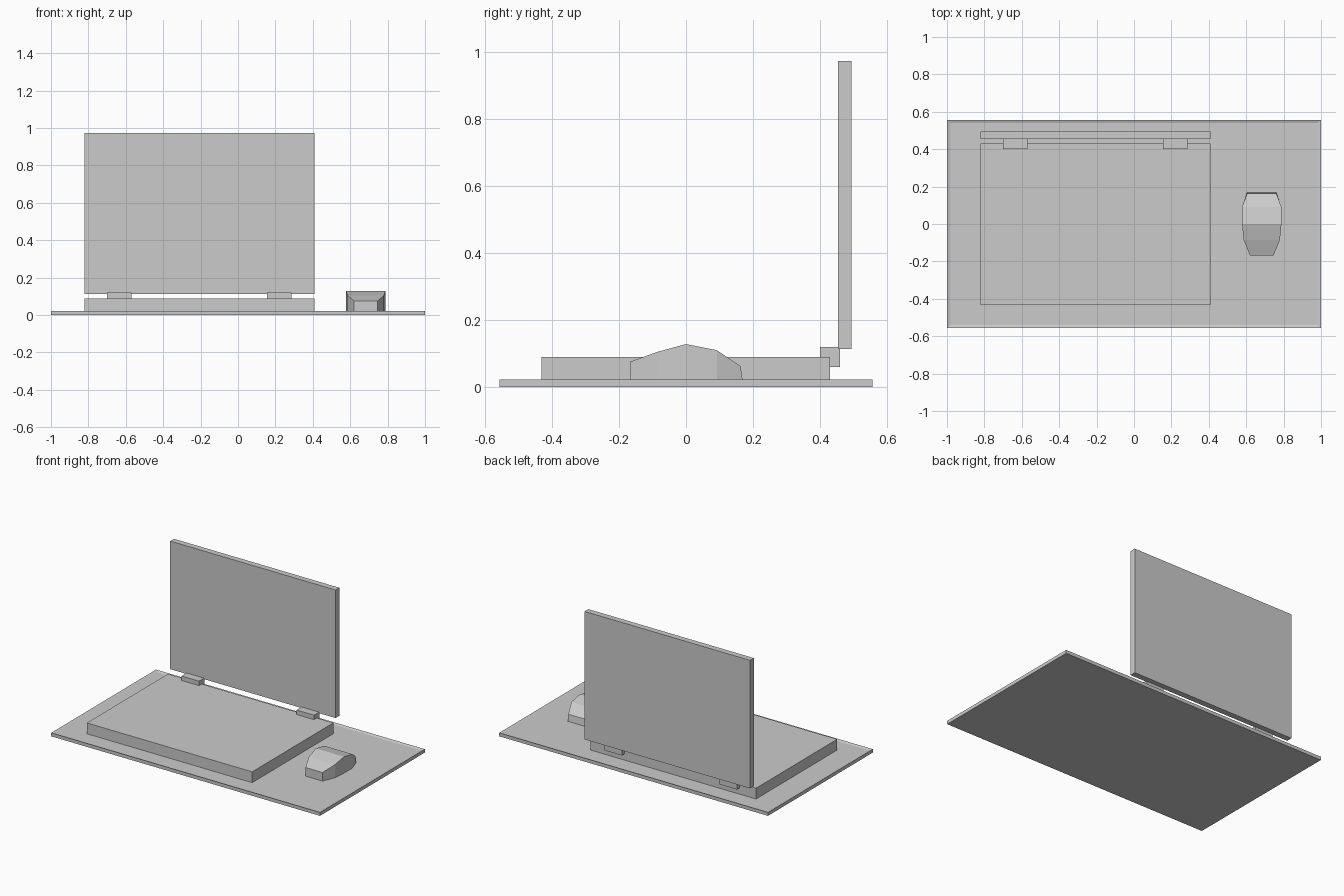
import bpy, bmesh

if "Cube" in bpy.data.objects:
    bpy.data.objects.remove(bpy.data.objects["Cube"])


def make_object(name, bm):
    bmesh.ops.recalc_face_normals(bm, faces=bm.faces[:])
    mesh = bpy.data.meshes.new(name)
    bm.to_mesh(mesh)
    bm.free()
    obj = bpy.data.objects.new(name, mesh)
    bpy.context.collection.objects.link(obj)
    return obj


def box_mesh(x0, x1, y0, y1, z0, z1):
    bm = bmesh.new()
    bmesh.ops.create_cube(bm, size=1)
    for v in bm.verts:
        v.co.x = x1 if v.co.x > 0 else x0
        v.co.y = y1 if v.co.y > 0 else y0
        v.co.z = z1 if v.co.z > 0 else z0
    return bm


def box(name, *bounds):
    return make_object(name, box_mesh(*bounds))


# Desk mat with a shallow recess inside a thin raised rim
bm = box_mesh(-1, 1, -0.557, 0.557, 0, 0.023)
top = [f for f in bm.faces if f.calc_center_median().z > 0.02]
bmesh.ops.inset_region(bm, faces=top, thickness=0.025)
for v in top[0].verts:
    v.co.z = 0.017
make_object("desk_mat", bm)

# Laptop: base, upright screen and two hinges
box("laptop_base", -0.822, 0.408, -0.432, 0.43, 0.014, 0.09)
box("laptop_screen", -0.822, 0.408, 0.454, 0.494, 0.113, 0.974)
for side, x in (("left", -0.635), ("right", 0.22)):
    box(side + "_hinge", x - 0.065, x + 0.065, 0.40, 0.46, 0.06, 0.12)

# Mouse: cross-sections along y (bottom y, top y, half width, top height)
stations = [
    (-0.168, -0.168, 0.063, 0.075),
    (-0.085, -0.085, 0.097, 0.105),
    (0.0, 0.0, 0.105, 0.128),
    (0.092, 0.092, 0.105, 0.11),
    (0.172, 0.163, 0.078, 0.062),
]
bm = bmesh.new()
cx, rings = 0.683, []
for yb, yt, w, h in stations:
    rings.append([bm.verts.new(p) for p in (
        (cx - w, yb, 0.001), (cx + w, yb, 0.001),
        (cx + w, yt, h), (cx - w, yt, h))])
for a, b in zip(rings, rings[1:]):
    for i in range(4):
        j = (i + 1) % 4
        bm.faces.new((a[i], a[j], b[j], b[i]))
bm.faces.new(rings[0])
bm.faces.new(rings[-1])
make_object("mouse", bm)
